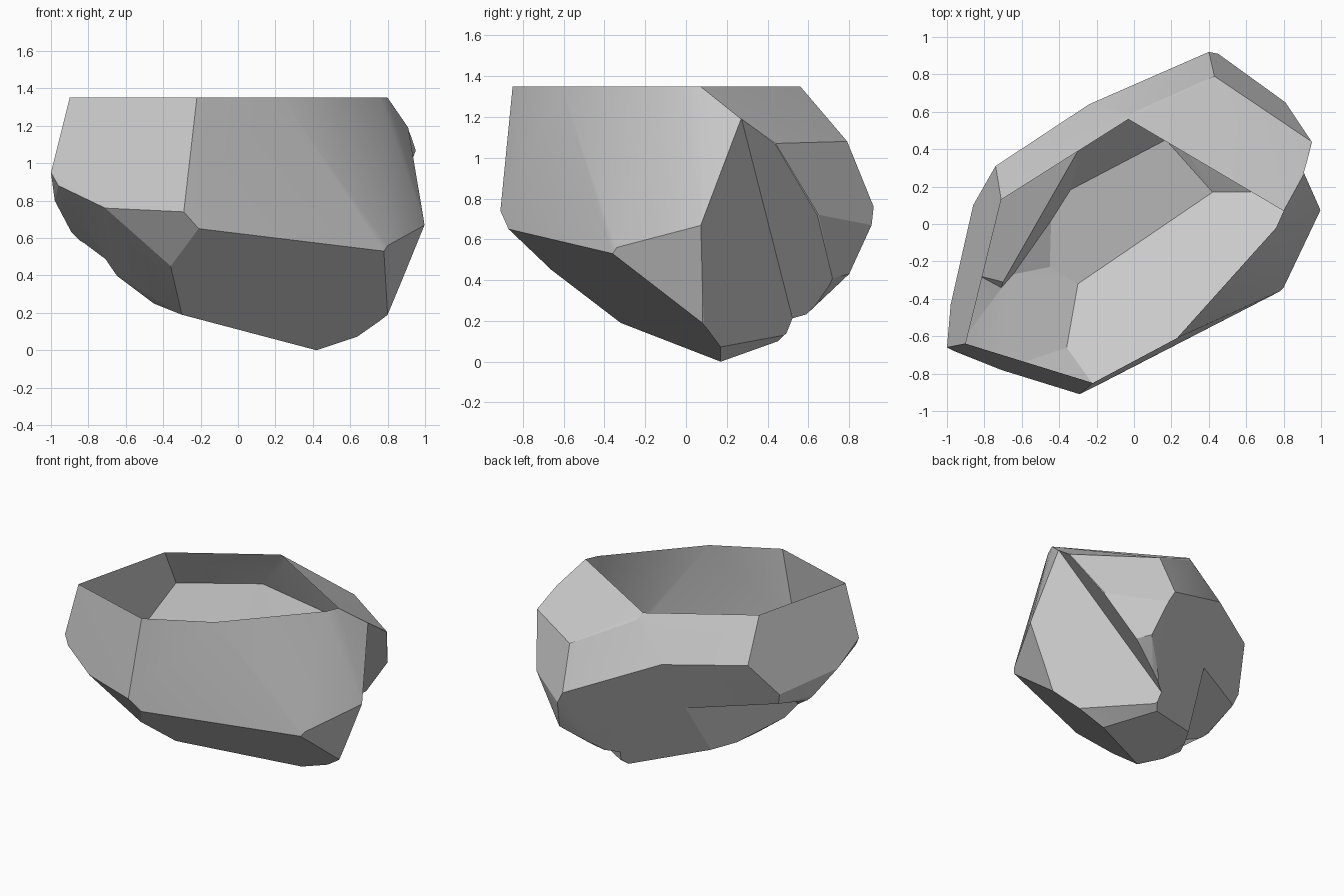
import bpy
import bmesh
import math
from mathutils import Vector

if "Cube" in bpy.data.objects:
    bpy.data.objects.remove(bpy.data.objects["Cube"], do_unlink=True)

TOP = 1.35


def hull_object(name, points):
    """Make a closed convex solid from its corner points."""
    bm = bmesh.new()
    for point in points:
        bm.verts.new(point)
    result = bmesh.ops.convex_hull(bm, input=bm.verts)
    unused = set(result["geom_interior"]) | set(result["geom_unused"])
    loose = [v for v in unused if isinstance(v, bmesh.types.BMVert) and v.is_valid]
    bmesh.ops.delete(bm, geom=loose, context="VERTS")
    bmesh.ops.recalc_face_normals(bm, faces=bm.faces)
    mesh = bpy.data.meshes.new(name)
    bm.to_mesh(mesh)
    bm.free()
    obj = bpy.data.objects.new(name, mesh)
    bpy.context.scene.collection.objects.link(obj)
    return obj


def wedge_cutter(name, start, end, wall_a, wall_b):
    """Make a wedge whose sharp edge is the floor of a groove."""
    points = []
    for corner in (Vector(start), Vector(end)):
        points += [corner, corner + Vector(wall_a), corner + Vector(wall_b)]
    cutter = hull_object(name, points)
    cutter.hide_render = True
    return cutter


# Stone corners, ring by ring from the broken rim down to the keel
rim = [(-0.9, -0.64), (-0.22, -0.85), (0.23, -0.61), (0.76, -0.02),
       (0.8, 0.07), (-0.03, 0.56), (-0.71, 0.13)]
shoulder = [(0, 0.6, 1.3), (0.91, 0.27, 1.19), (0.95, 0.44, 1.07),
            (0.43, 0.79, 1.08), (-0.24, 0.64, 1.04), (-0.74, 0.31, 1.04)]
girdle = [(-1, -0.66, 0.95), (-0.96, -0.68, 0.88), (-0.71, -0.78, 0.76),
          (-0.29, -0.91, 0.74), (-0.21, -0.87, 0.65), (0.8, -0.34, 0.56),
          (0.78, -0.36, 0.53), (1, 0.08, 0.67), (0.81, 0.65, 0.72),
          (0.45, 0.91, 0.67), (0.4, 0.92, 0.76), (-0.86, 0.1, 0.77),
          (-0.83, 0.07, 0.68), (-0.98, -0.43, 0.8), (-0.89, -0.26, 0.63)]
keel = [(-0.36, -0.66, 0.45), (-0.65, -0.27, 0.4), (-0.45, -0.23, 0.25),
        (-0.3, -0.32, 0.19), (-0.44, 0.13, 0.27), (0.17, 0.45, 0.1),
        (0.22, 0.48, 0.13), (0.3, 0.62, 0.26), (0.51, 0.8, 0.43),
        (0.58, 0.72, 0.41), (0.8, 0.08, 0.19), (0.66, 0.17, 0.08),
        (0.42, 0.17, 0)]
rock = hull_object("rock_shell", [(x, y, TOP) for x, y in rim] + shoulder + girdle + keel)

# Long groove at the back and short step under the other side
cutters = [
    wedge_cutter("groove_cutter", (1.26, 0.15, 1.67), (-0.15, 0.64, -0.25),
                 (1.05, -0.96, -0.84), (0.78, 0.75, 0.03)),
    wedge_cutter("step_cutter", (-0.7, -0.31, 0.53), (-0.1, 0.74, 0.68),
                 (-0.12, -0.4, -0.55), (-0.7, 0.18, 0.25)),
]
for cutter in cutters:
    cut = rock.modifiers.new(cutter.name, "BOOLEAN")
    cut.operation = "DIFFERENCE"
    cut.solver = "EXACT"
    cut.object = cutter
depsgraph = bpy.context.evaluated_depsgraph_get()
carved = bpy.data.meshes.new_from_object(rock.evaluated_get(depsgraph))
rock.modifiers.clear()
rock.data = carved
for cutter in cutters:
    bpy.data.objects.remove(cutter, do_unlink=True)

# Open the flat top and merge nearly level facets
bm = bmesh.new()
bm.from_mesh(carved)
lid = [f for f in bm.faces if all(v.co.z > TOP - 0.001 for v in f.verts)]
bmesh.ops.delete(bm, geom=lid, context="FACES")
bmesh.ops.remove_doubles(bm, verts=bm.verts, dist=0.001)
bmesh.ops.dissolve_limit(bm, angle_limit=math.radians(4), verts=bm.verts, edges=bm.edges)
bm.to_mesh(carved)
bm.free()

# Plain grey stone
stone = bpy.data.materials.new("grey_stone")
stone.use_nodes = True
grey = (0.6, 0.6, 0.6, 1)
stone.diffuse_color = grey
stone.node_tree.nodes["Principled BSDF"].inputs["Base Color"].default_value = grey
carved.materials.clear()
carved.materials.append(stone)

# Soften only the shallow creases
bpy.ops.object.select_all(action="DESELECT")
rock.select_set(True)
bpy.context.view_layer.objects.active = rock
bpy.ops.object.shade_smooth_by_angle(angle=math.radians(15))
